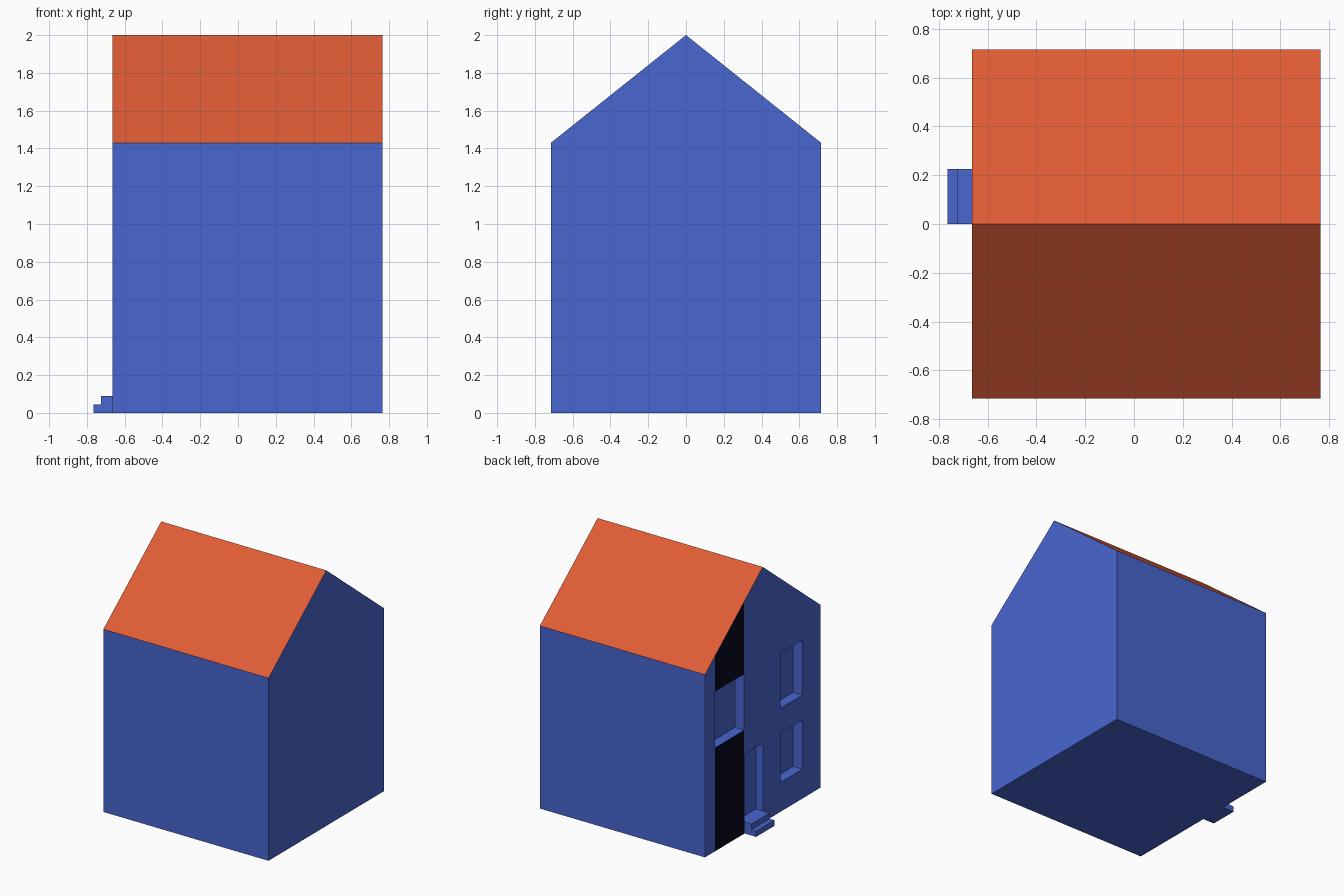
import bpy, bmesh

if "Cube" in bpy.data.objects:
    bpy.data.objects.remove(bpy.data.objects["Cube"])


def material(name, rgb):
    m = bpy.data.materials.new(name)
    m.diffuse_color = (*rgb, 1)
    m.use_nodes = True
    m.node_tree.nodes["Principled BSDF"].inputs["Base Color"].default_value = m.diffuse_color
    return m


BLUE = material("wall_blue", (0.065, 0.133, 0.63))
ORANGE = material("roof_orange", (0.74, 0.107, 0.036))
DARK = material("dark_panel", (0.003, 0.003, 0.015))
X0, X1, HALF, EAVE, RIDGE = -0.665, 0.765, 0.715, 1.43, 2.0


def extrude_profile(name, points, offset, mats):
    """Prism made from a flat outline swept along an offset."""
    mesh = bpy.data.meshes.new(name)
    bm = bmesh.new()
    face = bm.faces.new([bm.verts.new(p) for p in points])
    new = bmesh.ops.extrude_face_region(bm, geom=[face])["geom"]
    bmesh.ops.translate(bm, vec=offset, verts=[v for v in new if isinstance(v, bmesh.types.BMVert)])
    # the source face stays behind as the other cap
    bmesh.ops.recalc_face_normals(bm, faces=bm.faces)
    bm.to_mesh(mesh)
    bm.free()
    for m in mats:
        mesh.materials.append(m)
    obj = bpy.data.objects.new(name, mesh)
    bpy.context.collection.objects.link(obj)
    return obj


# House body with gable ends
PANEL_Y = (0.23, 0.59)
outline = [(-HALF, 0), (HALF, 0), (HALF, EAVE), (0, RIDGE), (-HALF, EAVE)]
house = extrude_profile("house_body", [(X0, y, z) for y, z in outline],
                        (X1 - X0, 0, 0), [BLUE, ORANGE, DARK])

# Roof colour, and the dark strip split out of the entrance gable
bm = bmesh.new()
bm.from_mesh(house.data)


def gable_faces():
    return [f for f in bm.faces if f.normal.x < -0.9]


for y in PANEL_Y:
    faces = gable_faces()
    geom = faces + list({e for f in faces for e in f.edges}) + list({v for f in faces for v in f.verts})
    bmesh.ops.bisect_plane(bm, geom=geom, plane_co=(0, y, 0), plane_no=(0, 1, 0))
    bm.normal_update()
for f in bm.faces:
    if f.normal.z > 0.1:
        f.material_index = 1
for f in gable_faces():
    if PANEL_Y[0] < f.calc_center_median().y < PANEL_Y[1]:
        f.material_index = 2
bm.to_mesh(house.data)
bm.free()

# Recessed openings: name, y range, z range, depth
openings = [
    ("stair_window", PANEL_Y, (0.81, 1.25), 0.08),
    ("upper_window", (-0.49, -0.22), (0.81, 1.24), 0.08),
    ("lower_window", (-0.49, -0.22), (0.23, 0.615), 0.08),
    ("door", (0.0, 0.225), (0.09, 0.62), 0.06),
]
for name, (ya, yb), (za, zb), depth in openings:
    x = X0 - 0.1
    cutter = extrude_profile(name + "_cutter", [(x, ya, za), (x, yb, za), (x, yb, zb), (x, ya, zb)],
                             (depth + 0.1, 0, 0), [BLUE])
    cutter.hide_render = True
    cutter.hide_set(True)
    mod = house.modifiers.new(name, "BOOLEAN")
    mod.object, mod.operation, mod.solver = cutter, "DIFFERENCE", "EXACT"

# Two entrance steps
steps = [(X0, 0), (-0.765, 0), (-0.765, 0.045), (-0.725, 0.045), (-0.725, 0.09), (X0, 0.09)]
extrude_profile("entrance_steps", [(x, 0, z) for x, z in steps], (0, 0.225, 0), [BLUE])
